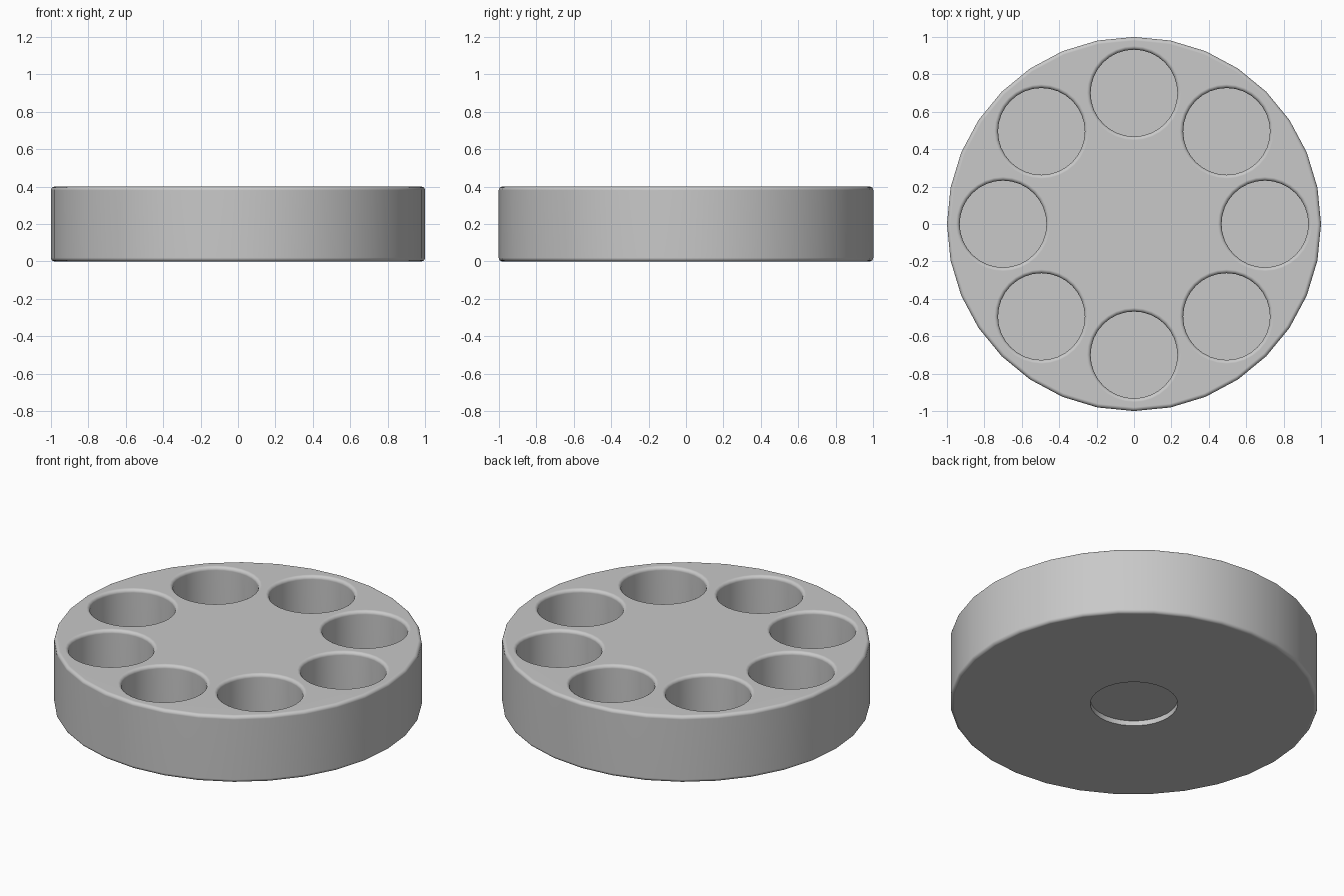
import bpy, bmesh
from math import sin, cos, pi, radians
from mathutils import Vector

cube = bpy.data.objects.get("Cube")
if cube:
    bpy.data.objects.remove(cube, do_unlink=True)

HEIGHT = 0.4
ROUND = 0.02
SIDES = 32
POCKETS = 8
POCKET_RING = 0.70
POCKET_RADIUS = 0.232
POCKET_FLOOR = 0.08

grey = bpy.data.materials.new("plain_grey")
grey.use_nodes = True
colour = (0.58, 0.58, 0.58, 1)
grey.diffuse_color = colour
grey.node_tree.nodes["Principled BSDF"].inputs["Base Color"].default_value = colour


def arc(r, z, start, end, steps=4):
    """Points of a small rounding arc, angles in degrees."""
    angles = [radians(start + (end - start) * i / steps) for i in range(steps + 1)]
    return [(r + ROUND * cos(a), z + ROUND * sin(a)) for a in angles]


def lathe(bm, profile, centre=(0, 0)):
    """Closed solid of revolution from a bottom-to-top profile."""
    rings = []
    for r, z in profile:
        rings.append([bm.verts.new(Vector((centre[0] + r * cos(2 * pi * i / SIDES),
                                           centre[1] + r * sin(2 * pi * i / SIDES), z)))
                      for i in range(SIDES)])
    for low, high in zip(rings, rings[1:]):
        for i in range(SIDES):
            j = (i + 1) % SIDES
            bm.faces.new((low[i], low[j], high[j], high[i]))
    bm.faces.new(reversed(rings[0]))
    bm.faces.new(rings[-1])


def make_object(name, bm):
    mesh = bpy.data.meshes.new(name)
    bm.to_mesh(mesh)
    bm.free()
    mesh.materials.append(grey)
    obj = bpy.data.objects.new(name, mesh)
    bpy.context.collection.objects.link(obj)
    return obj


# Round body with softened top and bottom rims
bm = bmesh.new()
lathe(bm, arc(1 - ROUND, ROUND, -90, 0) + arc(1 - ROUND, HEIGHT - ROUND, 0, 90))
body = make_object("round_tray", bm)

# Cutters: a ring of round pockets with flared rims, and a shallow base recess
bm = bmesh.new()
flare = arc(POCKET_RADIUS + ROUND, HEIGHT - ROUND, 180, 90)
pocket = [(POCKET_RADIUS, POCKET_FLOOR)] + flare + [(POCKET_RADIUS + ROUND, HEIGHT + 0.1)]
for k in range(POCKETS):
    a = 2 * pi * k / POCKETS
    lathe(bm, pocket, (POCKET_RING * cos(a), POCKET_RING * sin(a)))
lathe(bm, [(0.238, -0.1), (0.238, 0.03)])
cutter = make_object("pocket_cutter", bm)
cutter.hide_render = True

cut = body.modifiers.new("cut_pockets", 'BOOLEAN')
cut.operation = 'DIFFERENCE'
cut.solver = 'EXACT'
cut.object = cutter

bpy.ops.object.select_all(action='DESELECT')
body.select_set(True)
bpy.context.view_layer.objects.active = body
bpy.ops.object.modifier_apply(modifier=cut.name)
bpy.data.objects.remove(cutter, do_unlink=True)

# Smooth walls and rims, flat top and base
bpy.ops.object.shade_smooth_by_angle(angle=radians(35))
normals = body.modifiers.new("flat_top_normals", 'WEIGHTED_NORMAL')
normals.keep_sharp = True
